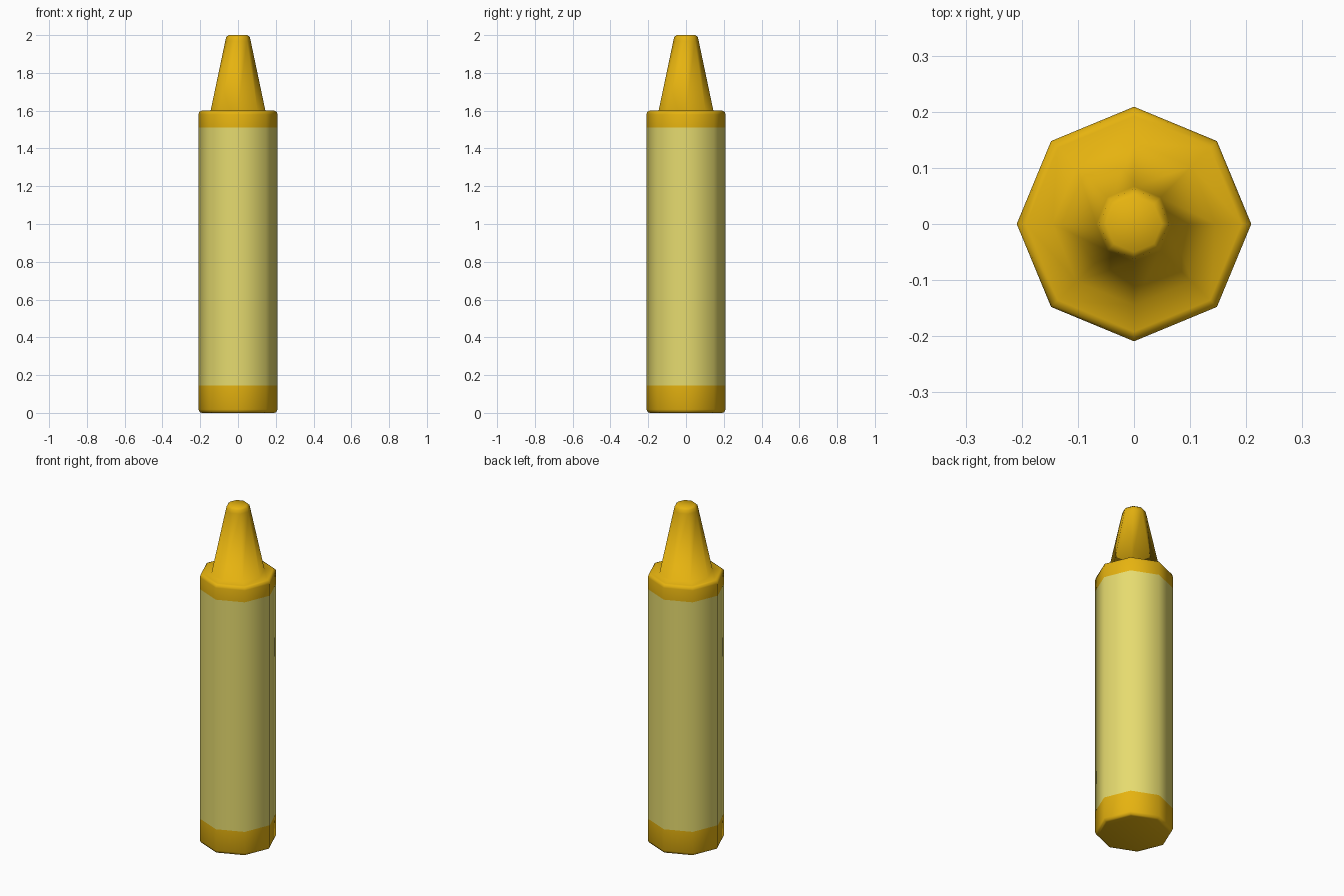
import bpy, bmesh, math

if "Cube" in bpy.data.objects:
    bpy.data.objects.remove(bpy.data.objects["Cube"])

SIDES = 8


def material(name, color):
    m = bpy.data.materials.new(name)
    m.diffuse_color = (*color, 1)
    m.use_nodes = True
    m.node_tree.nodes["Principled BSDF"].inputs["Base Color"].default_value = m.diffuse_color
    return m


wax = material("orange_yellow_wax", (0.79, 0.45, 0.005))
paper = material("pale_yellow_paper", (0.79, 0.71, 0.16))

# Outline of the stick from bottom to top: (radius, height)
profile = [(0.19, 0.0), (0.203, 0.004), (0.209, 0.018),
           (0.209, 0.145), (0.209, 1.51),                 # paper wrapper band
           (0.209, 1.58), (0.205, 1.594), (0.192, 1.60),  # shoulder
           (0.145, 1.60),                                 # foot of the tip
           (0.067, 1.97), (0.062, 1.99), (0.05, 2.0)]     # blunt tip

bm = bmesh.new()
rings = []
for r, z in profile:
    rings.append([bm.verts.new((r * math.cos(math.tau * i / SIDES),
                                r * math.sin(math.tau * i / SIDES), z))
                  for i in range(SIDES)])

# Side walls, with the wrapper chosen by height
for low, high in zip(rings, rings[1:]):
    for i in range(SIDES):
        j = (i + 1) % SIDES
        f = bm.faces.new((low[i], low[j], high[j], high[i]))
        f.smooth = True
        f.material_index = 1 if 0.15 < f.calc_center_median().z < 1.5 else 0

# End caps
for cap in (list(reversed(rings[0])), rings[-1]):
    bm.faces.new(cap).smooth = True

mesh = bpy.data.meshes.new("wax_stick")
bm.to_mesh(mesh)
bm.free()
mesh.materials.append(wax)
mesh.materials.append(paper)
stick = bpy.data.objects.new("wax_stick", mesh)
bpy.context.collection.objects.link(stick)
